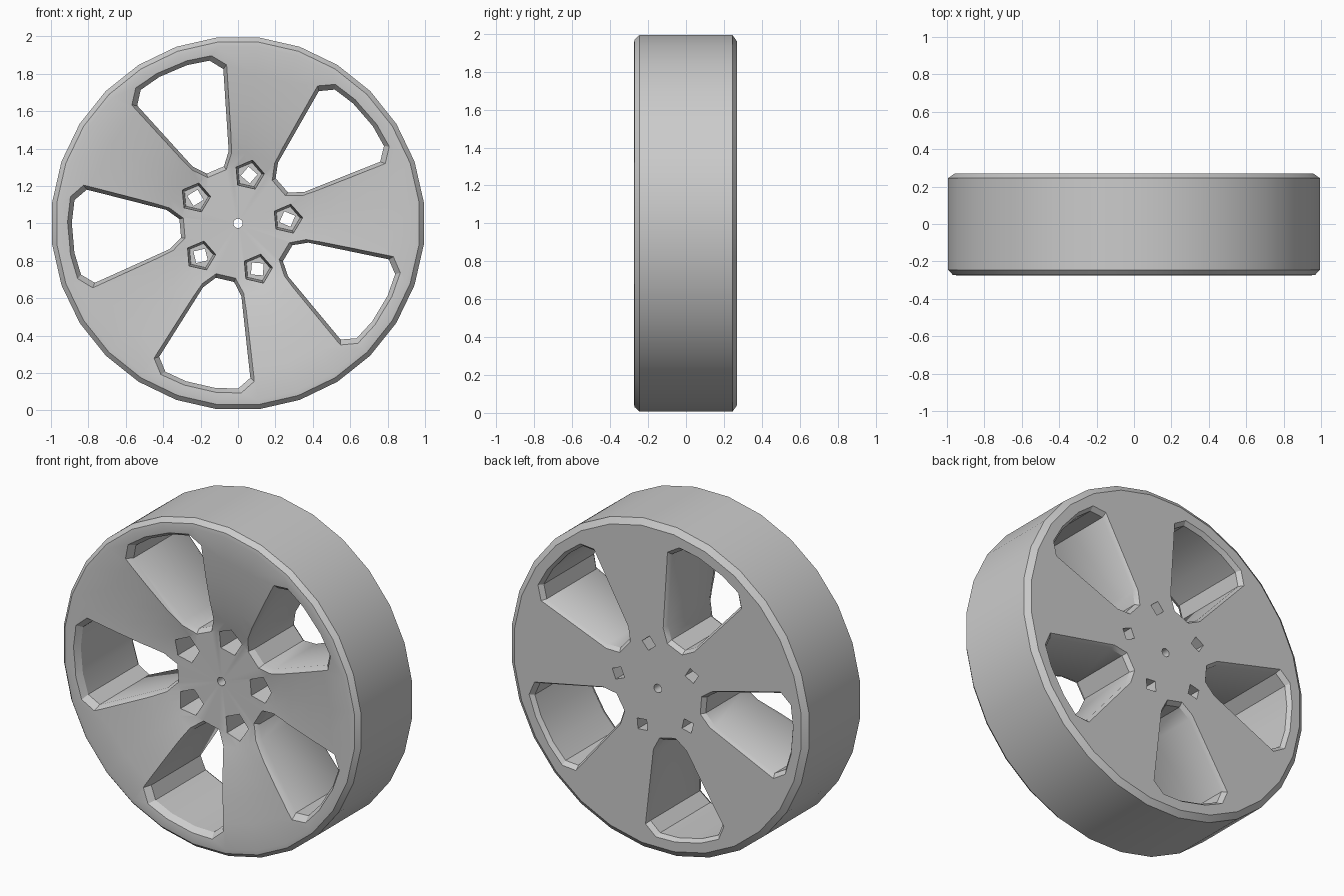
import bpy, bmesh
from math import sin, cos, pi, radians

if "Cube" in bpy.data.objects:
    bpy.data.objects.remove(bpy.data.objects["Cube"])

# Front dish: (radius, y) from hub to rim
DISH = [(0.025, -0.16), (0.30, -0.163), (0.38, -0.185), (0.50, -0.215),
        (0.65, -0.24), (0.80, -0.26), (0.95, -0.275)]


def dish_y(r):
    for (r0, y0), (r1, y1) in zip(DISH, DISH[1:]):
        if r <= r1:
            return y0 + (y1 - y0) * (r - r0) / (r1 - r0)
    return DISH[-1][1]


def loft(bm, rings, closed=False):
    vs = [[bm.verts.new(p) for p in ring] for ring in rings]
    n = len(vs[0])
    pairs = list(zip(vs, vs[1:])) + ([(vs[-1], vs[0])] if closed else [])
    for a, b in pairs:
        for i in range(n):
            j = (i + 1) % n
            bm.faces.new((a[i], a[j], b[j], b[i]))
    if not closed:
        bm.faces.new(vs[0])
        bm.faces.new(vs[-1])


def finish(bm, name):
    bmesh.ops.recalc_face_normals(bm, faces=bm.faces)
    me = bpy.data.meshes.new(name)
    bm.to_mesh(me)
    bm.free()
    ob = bpy.data.objects.new(name, me)
    bpy.context.collection.objects.link(ob)
    return ob


def circle(r, y, n, cx=0, cz=1, phase=0):
    return [(cx + r * cos(phase + 2 * pi * i / n), y,
             cz + r * sin(phase + 2 * pi * i / n)) for i in range(n)]


# Wheel body: lathed rim, dished front and flat back
bm = bmesh.new()
profile = DISH + [(0.975, -0.272), (1.0, -0.245), (1.0, 0.245), (0.965, 0.27), (0.025, 0.27)]
loft(bm, [circle(r, y, 28, phase=pi / 2 + pi / 28) for r, y in profile], closed=True)
wheel = finish(bm, "wheel")

# Window cutter: five rounded wedges flared at both faces
half = [(0.31, 0.05), (0.375, 0.105), (0.79, 0.25), (0.86, 0.2), (0.885, 0.08)]
outline = half + [(u, -v) for u, v in reversed(half)]


def window_ring(angle, grow, y_func):
    ring = []
    for u, v in outline:
        y = y_func((u * u + v * v) ** 0.5)
        u2 = 0.62 + (u - 0.62) * (1 + grow / 0.29)
        v2 = v * (1 + grow / 0.24)
        ring.append((u2 * cos(angle) - v2 * sin(angle), y,
                     1 + u2 * sin(angle) + v2 * cos(angle)))
    return ring


bm = bmesh.new()
for k in range(5):
    a = radians(41 + 72 * k)
    loft(bm, [window_ring(a, 0.025, lambda r: -0.5),
              window_ring(a, 0.025, lambda r: dish_y(r) - 0.004),
              window_ring(a, 0.0, lambda r: dish_y(r) + 0.035),
              window_ring(a, 0.0, lambda r: 0.245),
              window_ring(a, 0.02, lambda r: 0.272),
              window_ring(a, 0.02, lambda r: 0.5)])
windows = finish(bm, "window_cutter")

# Lug cutter: pentagonal pockets narrowing to square through holes
bm = bmesh.new()
for k in range(5):
    a = radians(5 + 72 * k)
    x, z = 0.265 * cos(a), 1 + 0.265 * sin(a)
    loft(bm, [circle(0.082, -0.4, 5, x, z, a), circle(0.082, -0.17, 5, x, z, a),
              circle(0.068, 0.0, 5, x, z, a)])
pockets = finish(bm, "lug_pocket_cutter")
bm = bmesh.new()
for k in range(5):
    a = radians(5 + 72 * k)
    x, z = 0.265 * cos(a), 1 + 0.265 * sin(a)
    loft(bm, [circle(0.045, -0.1, 4, x, z, a + 0.3), circle(0.045, 0.4, 4, x, z, a + 0.3)])
holes = finish(bm, "lug_hole_cutter")

# Cut the openings and smooth the curved faces
bpy.context.view_layer.objects.active = wheel
wheel.select_set(True)
for cutter in (windows, pockets, holes):
    cutter.hide_render = True
    mod = wheel.modifiers.new("cut", 'BOOLEAN')
    mod.operation = 'DIFFERENCE'
    mod.solver = 'EXACT'
    mod.object = cutter
    bpy.ops.object.modifier_apply(modifier=mod.name)
    bpy.data.objects.remove(cutter)
bpy.ops.object.shade_smooth_by_angle(angle=radians(30))
